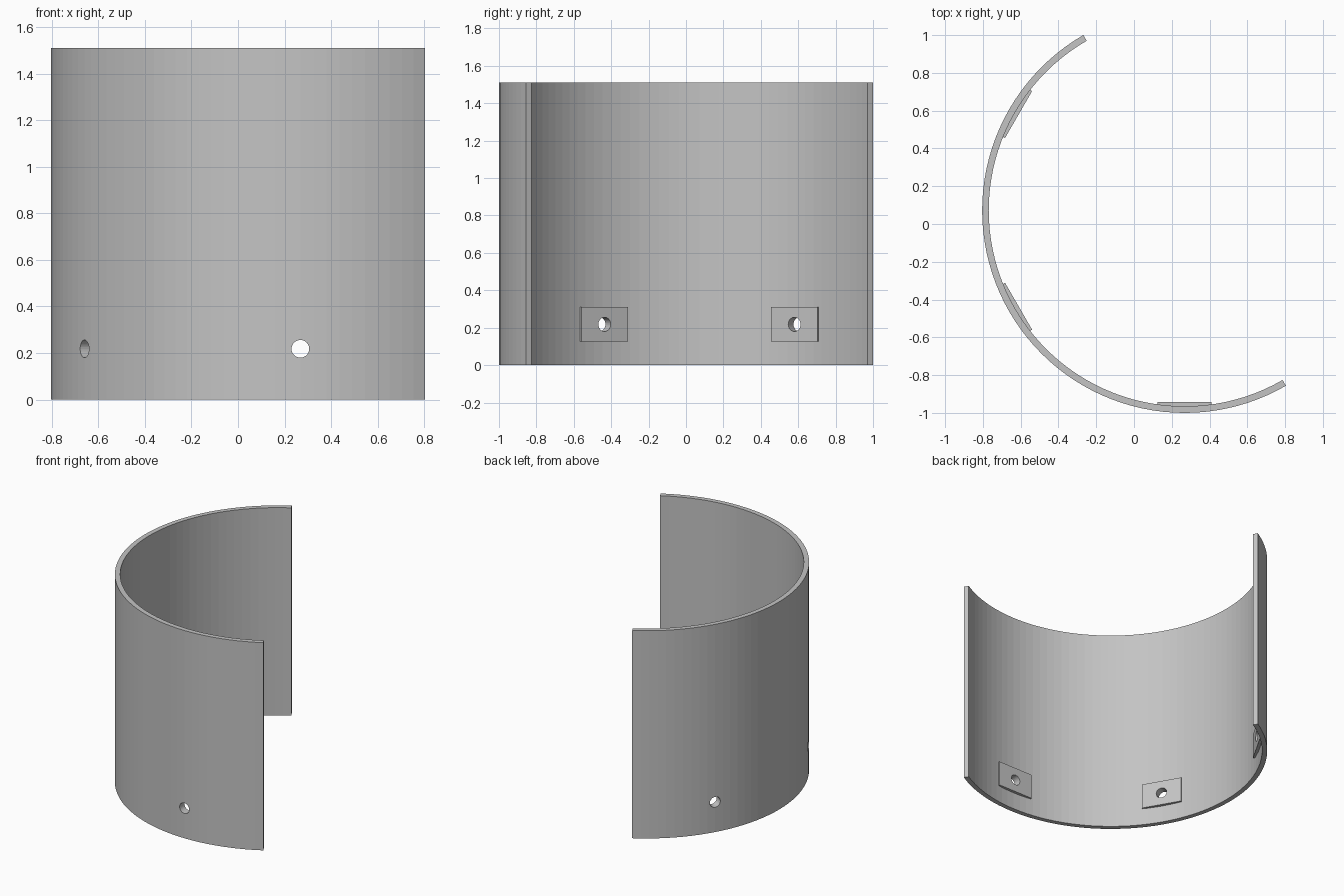
import bpy, bmesh
from math import radians, cos, sin
from mathutils import Matrix, Vector

cube = bpy.data.objects.get("Cube")
if cube:
    bpy.data.objects.remove(cube, do_unlink=True)

CENTRE = Vector((0.268, 0.072, 0))
R_OUT, R_IN, HEIGHT = 1.072, 1.037, 1.51
START, SWEEP, STEPS = 120, 180, 60
PAD_ANGLES = (150, 210, 270)
PAD_Z, HOLE_R = 0.218, 0.038

grey = bpy.data.materials.new("plain grey")
grey.use_nodes = True
colour = (0.55, 0.55, 0.55, 1)
grey.diffuse_color = colour
grey.node_tree.nodes["Principled BSDF"].inputs["Base Color"].default_value = colour


def make_object(name, bm):
    bmesh.ops.recalc_face_normals(bm, faces=bm.faces)
    mesh = bpy.data.meshes.new(name)
    bm.to_mesh(mesh)
    bm.free()
    mesh.materials.append(grey)
    obj = bpy.data.objects.new(name, mesh)
    bpy.context.collection.objects.link(obj)
    return obj


def radial(angle, distance):
    """Frame on the wall with local x pointing outwards."""
    return (Matrix.Translation(CENTRE + Vector((0, 0, PAD_Z)))
            @ Matrix.Rotation(radians(angle), 4, 'Z')
            @ Matrix.Translation((distance, 0, 0)))


def cut(obj, cutter):
    mod = obj.modifiers.new("hole", 'BOOLEAN')
    mod.operation, mod.solver, mod.object = 'DIFFERENCE', 'EXACT', cutter
    bpy.context.view_layer.objects.active = obj
    bpy.ops.object.modifier_apply(modifier=mod.name)


# Half-round wall: a radial strip swept around the centre
bm = bmesh.new()
a = radians(START)
out = Vector((cos(a), sin(a), 0))
up = Vector((0, 0, HEIGHT))
corners = [CENTRE + out * R_IN, CENTRE + out * R_OUT,
           CENTRE + out * R_OUT + up, CENTRE + out * R_IN + up]
face = bm.faces.new([bm.verts.new(c) for c in corners])
swept = bmesh.ops.spin(bm, geom=[face] + face.edges[:] + face.verts[:],
                       cent=CENTRE, axis=(0, 0, 1), angle=radians(SWEEP),
                       steps=STEPS, use_duplicate=False)
if len([f for f in bm.faces if abs(f.normal.z) < 0.5]) == 2 * STEPS + 1:
    bm.faces.new([bm.verts.new(v.co) for v in face.verts])
    bmesh.ops.remove_doubles(bm, verts=bm.verts, dist=0.0001)
wall = make_object("curved_wall", bm)

# Flat mounting pads on the inside, each drilled through with the wall
for i, angle in enumerate(PAD_ANGLES):
    bm = bmesh.new()
    bmesh.ops.create_cube(bm, size=1, matrix=radial(angle, 1.0325)
                          @ Matrix.Diagonal((0.035, 0.287, 0.185, 1)))
    pad = make_object(f"mounting_pad_{i + 1}", bm)

    bm = bmesh.new()
    bmesh.ops.create_cone(bm, cap_ends=True, segments=32, radius1=HOLE_R,
                          radius2=HOLE_R, depth=0.3,
                          matrix=radial(angle, 1.04)
                          @ Matrix.Rotation(radians(90), 4, 'Y'))
    drill = make_object("hole_cutter", bm)
    drill.hide_render = True
    cut(pad, drill)
    cut(wall, drill)
    bpy.data.objects.remove(drill, do_unlink=True)
